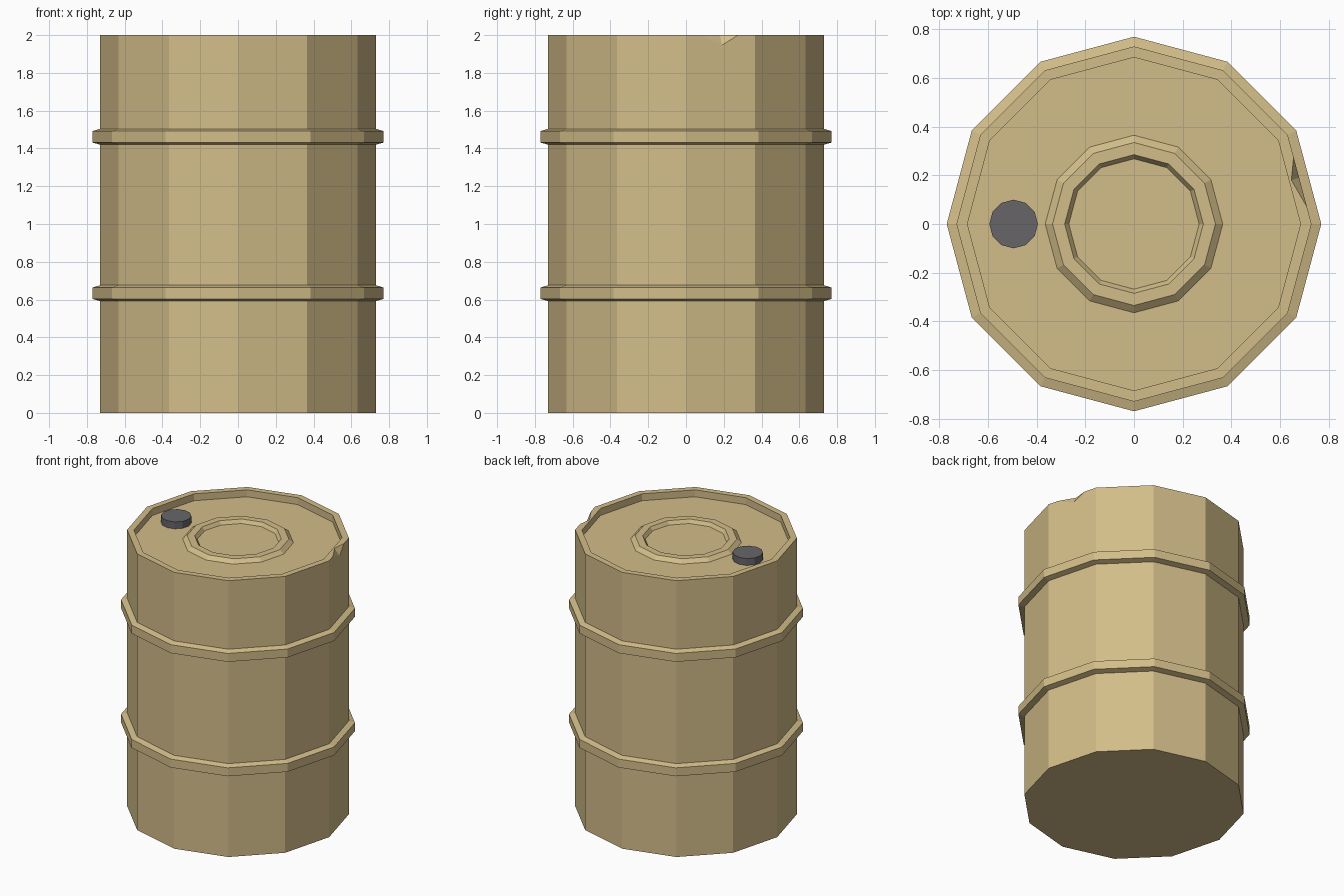
import bpy, bmesh, math
from mathutils import Vector

if "Cube" in bpy.data.objects:
    bpy.data.objects.remove(bpy.data.objects["Cube"])

SIDES = 12


def material(name, rgb):
    m = bpy.data.materials.new(name)
    m.diffuse_color = (*rgb, 1)
    m.use_nodes = True
    m.node_tree.nodes["Principled BSDF"].inputs["Base Color"].default_value = m.diffuse_color
    return m


def finish(bm, name, mat=None):
    bmesh.ops.recalc_face_normals(bm, faces=bm.faces[:])
    me = bpy.data.meshes.new(name)
    bm.to_mesh(me)
    bm.free()
    ob = bpy.data.objects.new(name, me)
    bpy.context.collection.objects.link(ob)
    if mat:
        me.materials.append(mat)
    return ob


def lathe(name, profile, mat, cx=0.0):
    """Closed solid: rings of the profile, capped at both ends."""
    bm = bmesh.new()
    rings = [[bm.verts.new((cx + r * math.cos(i * math.tau / SIDES),
                            r * math.sin(i * math.tau / SIDES), z))
              for i in range(SIDES)] for r, z in profile]
    for a, b in zip(rings, rings[1:]):
        for i in range(SIDES):
            j = (i + 1) % SIDES
            bm.faces.new((a[i], a[j], b[j], b[i]))
    bm.faces.new(rings[0][::-1])
    bm.faces.new(rings[-1])
    return finish(bm, name, mat)


tan = material("tan paint", (0.65, 0.51, 0.25))
grey = material("dark grey", (0.135, 0.13, 0.137))

# Barrel: wall with two hoops, rim, recessed lid with raised ridge
profile = [(0.73, 0)]
for z in (0.592, 1.42):
    profile += [(0.73, z), (0.77, z + 0.011), (0.77, z + 0.072), (0.73, z + 0.084)]
profile += [(0.73, 2), (0.685, 2), (0.685, 1.95),
            (0.365, 1.95), (0.335, 1.975), (0.285, 1.975), (0.268, 1.95)]
barrel = lathe("barrel_body", profile, tan)

# Chip in the rim, cut by a wedge pointing inward
tip = Vector((0.647, 0.18, 2))
ends = [Vector(p) for p in ((0.656, 0.275, 2), (0.709, 0.074, 2), (0.68, 0.19, 1.945))]
far = [tip + (p - tip) * 2 for p in ends]
up = Vector((0, 0, 0.1))
bm = bmesh.new()
for p in [tip, *far, tip + up, far[0] + up, far[1] + up]:
    bm.verts.new(p)
bmesh.ops.convex_hull(bm, input=bm.verts[:])
cutter = finish(bm, "chip_cutter")
cutter.hide_render = True
mod = barrel.modifiers.new("chip", 'BOOLEAN')
mod.operation = 'DIFFERENCE'
mod.solver = 'EXACT'
mod.object = cutter
bpy.context.view_layer.objects.active = barrel
bpy.ops.object.modifier_apply(modifier=mod.name)
bpy.data.objects.remove(cutter)

# Filler cap on the lid
lathe("filler_cap", [(0.1, 1.945), (0.1, 2.0)], grey, cx=-0.495)
